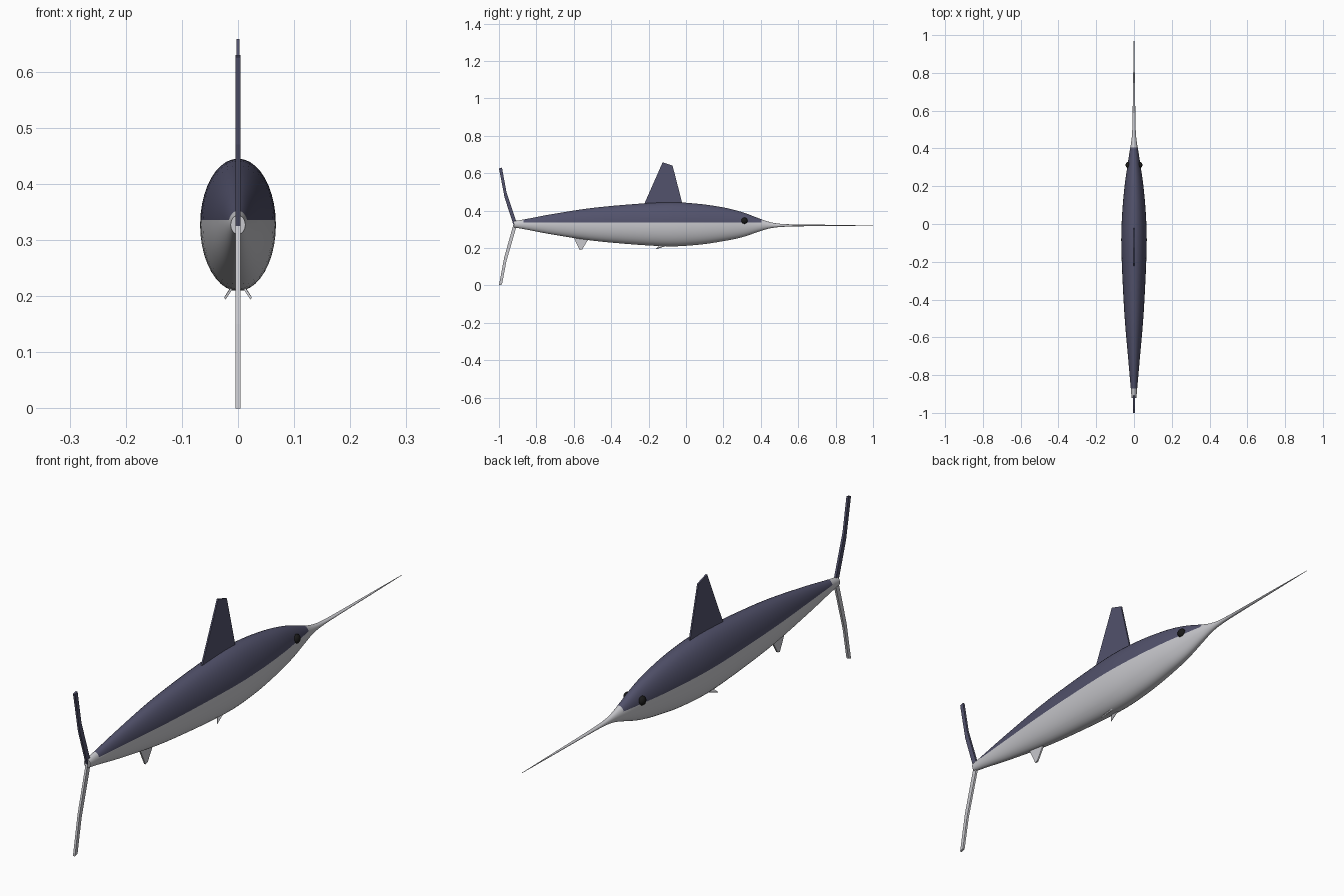
import bpy, bmesh, math
from mathutils import Vector

cube = bpy.data.objects.get("Cube")
if cube:
    bpy.data.objects.remove(cube, do_unlink=True)


def material(name, colour):
    m = bpy.data.materials.new(name)
    m.use_nodes = True
    m.diffuse_color = (*colour, 1)
    m.node_tree.nodes["Principled BSDF"].inputs["Base Color"].default_value = (*colour, 1)
    return m


navy = material("slate_navy", (0.085, 0.085, 0.15))
silver = material("silver_grey", (0.58, 0.58, 0.61))
black = material("eye_black", (0.01, 0.01, 0.01))


def make_object(name, bm, mats):
    bmesh.ops.recalc_face_normals(bm, faces=bm.faces)
    mesh = bpy.data.meshes.new(name)
    bm.to_mesh(mesh)
    bm.free()
    for m in mats:
        mesh.materials.append(m)
    ob = bpy.data.objects.new(name, mesh)
    bpy.context.collection.objects.link(ob)
    return ob


def smooth(ob):
    bpy.ops.object.select_all(action="DESELECT")
    ob.select_set(True)
    bpy.context.view_layer.objects.active = ob
    bpy.ops.object.shade_smooth_by_angle(angle=math.radians(40))


def catmull(a, b, c, d, t):
    return 0.5 * (2 * b + (c - a) * t + (2 * a - 5 * b + 4 * c - d) * t * t
                  + (3 * b - a - 3 * c + d) * t ** 3)


# Body and bill: elliptical sections (y, half width, half height)
sections = [Vector(s) for s in [
    (-0.92, 0.013, 0.017), (-0.86, 0.018, 0.027), (-0.7, 0.032, 0.057),
    (-0.46, 0.052, 0.092), (-0.13, 0.067, 0.117), (0.05, 0.063, 0.111),
    (0.2, 0.05, 0.09), (0.3, 0.036, 0.067), (0.38, 0.024, 0.039),
    (0.44, 0.014, 0.019), (0.5, 0.009, 0.009), (0.6, 0.007, 0.005),
    (0.8, 0.004, 0.003), (1.0, 0.0008, 0.0008)]]
rings = []
last = len(sections) - 1
for i in range(last):
    quad = [sections[min(max(i + k, 0), last)] for k in (-1, 0, 1, 2)]
    rings += [catmull(*quad, t / 5) for t in range(5)]
rings.append(sections[-1])

bm = bmesh.new()
SIDES = 40
loops = []
for y, rx, rz in rings:
    centre = 0.327 - 0.006 * min(max((y - 0.2) / 0.3, 0), 1)
    loops.append([bm.verts.new((rx * math.cos(a), y, centre + rz * math.sin(a)))
                  for a in (math.tau * k / SIDES for k in range(SIDES))])
for lo, hi in zip(loops, loops[1:]):
    for k in range(SIDES):
        n = (k + 1) % SIDES
        bm.faces.new((lo[k], lo[n], hi[n], hi[k]))
bm.faces.new(loops[0])
bm.faces.new(loops[-1])

# Cut the colour line, then paint the back above it
BACK_Z, BACK_START, BACK_END = 0.336, -0.87, 0.405
for co, no in (((0, 0, BACK_Z), (0, 0, 1)), ((0, BACK_START, 0), (0, 1, 0)),
               ((0, BACK_END, 0), (0, 1, 0))):
    bmesh.ops.bisect_plane(bm, geom=bm.verts[:] + bm.edges[:] + bm.faces[:],
                           plane_co=co, plane_no=no, dist=1e-5)
for f in bm.faces:
    c = f.calc_center_median()
    f.material_index = int(c.z > BACK_Z and BACK_START < c.y < BACK_END)
smooth(make_object("body_and_bill", bm, [silver, navy]))


# Flat fins: side outline (y, z) extruded across x
def fin(name, outline, half, mat):
    bm = bmesh.new()
    face = bm.faces.new([bm.verts.new((-half, y, z)) for y, z in outline])
    out = bmesh.ops.extrude_face_region(bm, geom=[face])
    moved = [v for v in out["geom"] if isinstance(v, bmesh.types.BMVert)]
    bmesh.ops.translate(bm, verts=moved, vec=(2 * half, 0, 0))
    return make_object(name, bm, [mat])


fin("dorsal_fin", [(-0.23, 0.42), (-0.125, 0.658), (-0.072, 0.641), (-0.015, 0.42)],
    0.003, navy)
fin("upper_tail_fin", [(-0.923, 0.325), (-0.97, 0.47), (-1.0, 0.626),
                       (-0.984, 0.63), (-0.96, 0.5), (-0.905, 0.335)], 0.0042, navy)
fin("lower_tail_fin", [(-0.923, 0.325), (-0.972, 0.15), (-1.0, 0.0),
                       (-0.984, 0.005), (-0.96, 0.13), (-0.905, 0.32)], 0.0042, silver)
fin("anal_fin", [(-0.6, 0.255), (-0.568, 0.19), (-0.555, 0.193), (-0.52, 0.25)],
    0.003, silver)

for side, label in ((1, "left"), (-1, "right")):
    # Small splayed pectoral fins swept to the tail
    bm = bmesh.new()
    root_tip = [(0.008, -0.09, 0.217), (0.008, -0.14, 0.215), (0.022, -0.16, 0.194)]
    lower = [bm.verts.new((side * x, y, z)) for x, y, z in root_tip]
    upper = [bm.verts.new((side * (x + 0.003), y, z + 0.003)) for x, y, z in root_tip]
    bm.faces.new(lower)
    bm.faces.new(upper)
    for k in range(3):
        n = (k + 1) % 3
        bm.faces.new((lower[k], lower[n], upper[n], upper[k]))
    make_object(label + "_pectoral_fin", bm, [silver])

    # Domed eyes
    bm = bmesh.new()
    bmesh.ops.create_uvsphere(bm, u_segments=24, v_segments=14, radius=0.017)
    bmesh.ops.scale(bm, verts=bm.verts, vec=(0.8, 1, 1))
    bmesh.ops.translate(bm, verts=bm.verts, vec=(side * 0.031, 0.312, 0.346))
    smooth(make_object(label + "_eye", bm, [black]))
